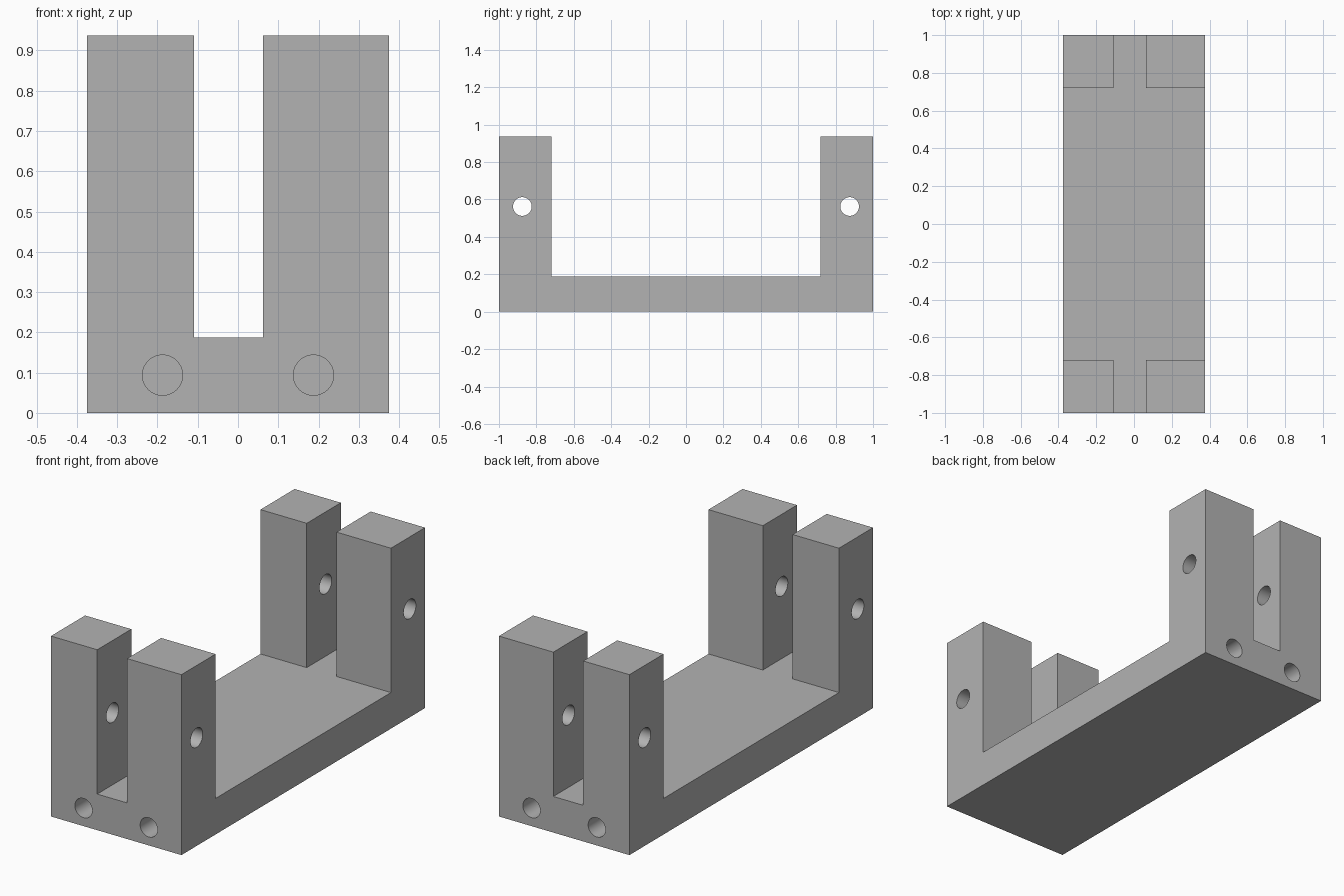
import bpy, bmesh
from math import pi
from mathutils import Matrix

if "Cube" in bpy.data.objects:
    bpy.data.objects.remove(bpy.data.objects["Cube"], do_unlink=True)

HALF_W, HALF_L, TOP, FLOOR = 0.375, 1.0, 0.9375, 0.1875
POST_Y = 0.72
HOLE_R, HOLE_DEPTH = 0.05, 0.28

grey = bpy.data.materials.new("plain grey")
grey.use_nodes = True
colour = (0.45, 0.45, 0.45, 1)
grey.diffuse_color = colour
grey.node_tree.nodes["Principled BSDF"].inputs["Base Color"].default_value = colour


def add_object(name, bm):
    mesh = bpy.data.meshes.new(name)
    bmesh.ops.recalc_face_normals(bm, faces=bm.faces)
    bm.to_mesh(mesh)
    bm.free()
    mesh.materials.append(grey)
    obj = bpy.data.objects.new(name, mesh)
    bpy.context.collection.objects.link(obj)
    return obj


def box(name, low, high):
    bm = bmesh.new()
    bmesh.ops.create_cube(bm, size=1)
    for v in bm.verts:
        v.co = [a if c < 0 else b for c, a, b in zip(v.co, low, high)]
    return add_object(name, bm)


def rod(name, centre, axis, length):
    bm = bmesh.new()
    turn = Matrix.Rotation(pi / 2, 4, "Y" if axis == "X" else "X")
    bmesh.ops.create_cone(bm, cap_ends=True, segments=48, radius1=HOLE_R,
                          radius2=HOLE_R, depth=length,
                          matrix=Matrix.Translation(centre) @ turn)
    return add_object(name, bm)


# Solid block that everything is cut from
bracket = box("bracket", (-HALF_W, -HALF_L, 0), (HALF_W, HALF_L, TOP))

# Wide gap between the end posts, and the off-centre slot that splits them
cutters = [
    box("middle_gap_cutter", (-1, -POST_Y, FLOOR), (1, POST_Y, 2)),
    box("slot_cutter", (-0.109, -2, FLOOR), (0.0625, 2, 2)),
]

# Cross holes through the posts, and blind holes in both ends of the base
for end in (-1, 1):
    cutters.append(rod("cross_hole_cutter", (0, end * 0.875, 0.5625), "X", 2))
    for side in (-1, 1):
        cutters.append(rod("end_hole_cutter",
                           (side * HALF_W / 2, end * HALF_L, FLOOR / 2),
                           "Y", 2 * HOLE_DEPTH))

for cutter in cutters:
    cutter.hide_render = True
    cut = bracket.modifiers.new(cutter.name, "BOOLEAN")
    cut.operation = "DIFFERENCE"
    cut.solver = "EXACT"
    cut.object = cutter

# Bake the cuts and discard the cutters
bpy.context.view_layer.update()
evaluated = bracket.evaluated_get(bpy.context.evaluated_depsgraph_get())
final = bpy.data.meshes.new_from_object(evaluated)
bracket.modifiers.clear()
bracket.data = final
for cutter in cutters:
    bpy.data.objects.remove(cutter, do_unlink=True)

# Smooth hole walls, crisp edges
bpy.ops.object.select_all(action="DESELECT")
bracket.select_set(True)
bpy.context.view_layer.objects.active = bracket
bpy.ops.object.shade_smooth_by_angle(angle=pi / 6)
